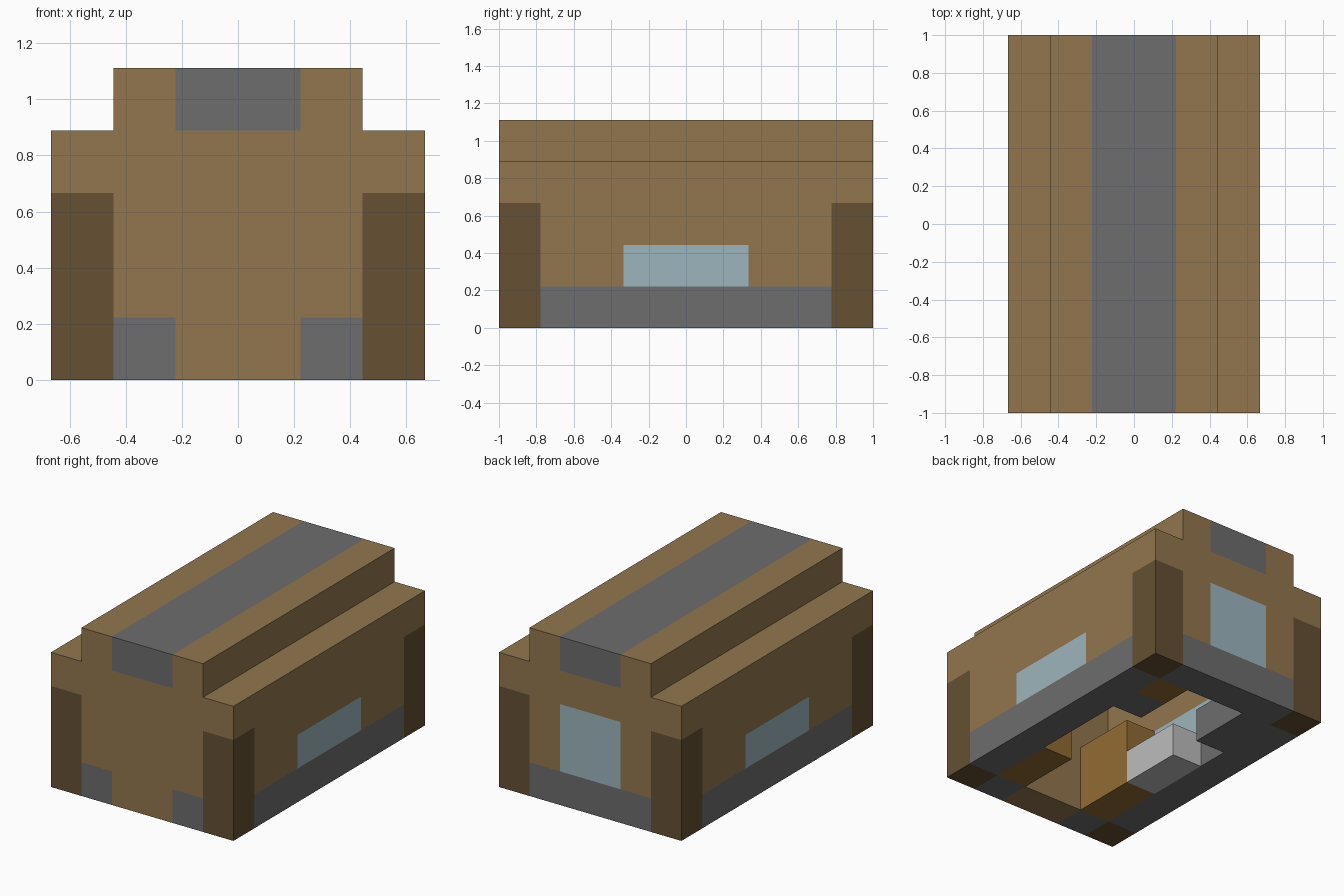
import bpy

if "Cube" in bpy.data.objects:
    bpy.data.objects.remove(bpy.data.objects["Cube"], do_unlink=True)

C = 2 / 9  # edge of one building block


def material(name, rgb):
    lin = [((v / 255 + 0.055) / 1.055) ** 2.4 for v in rgb] + [1]
    m = bpy.data.materials.new(name)
    m.use_nodes = True
    m.diffuse_color = lin
    bsdf = next(n for n in m.node_tree.nodes if n.type == "BSDF_PRINCIPLED")
    bsdf.inputs["Base Color"].default_value = lin
    bsdf.inputs["Roughness"].default_value = 0.9
    return m


planks = material("oak planks", (146, 118, 78))
logs = material("dark logs", (102, 80, 51))
stone = material("grey stone", (109, 109, 109))
glass = material("pale blue glass", (156, 181, 189))
cabinet = material("orange wood", (145, 108, 51))
pale = material("light grey", (188, 188, 188))


def block(name, i, j, k, mat):
    """Box from block ranges: i from the right side, j from the back, k from the ground."""
    size = [(r[1] - r[0]) * C for r in (i, j, k)]
    loc = ((sum(i) / 2 - 3) * C, (4.5 - sum(j) / 2) * C, sum(k) / 2 * C)
    bpy.ops.mesh.primitive_cube_add(size=1, location=loc)
    ob = bpy.context.object
    ob.name = name
    ob.scale = size
    bpy.ops.object.transform_apply(location=False, rotation=False, scale=True)
    ob.data.materials.append(mat)


def pair(name, i, j, k, mat):
    """The same box on both sides of the building."""
    block("right_" + name, i, j, k, mat)
    block("left_" + name, (6 - i[1], 6 - i[0]), j, k, mat)


# Corner posts
pair("back_post", (0, 1), (0, 1), (0, 3), logs)
pair("front_post", (0, 1), (8, 9), (0, 3), logs)

# Side walls with a low window
pair("side_footing", (0, 1), (1, 8), (0, 1), stone)
pair("side_window", (0, 1), (3, 6), (1, 2), glass)
pair("side_wall_back", (0, 1), (1, 3), (1, 2), planks)
pair("side_wall_front", (0, 1), (6, 8), (1, 2), planks)
pair("side_wall_upper", (0, 1), (1, 8), (2, 3), planks)
pair("eave_beam", (0, 1), (0, 9), (3, 4), planks)

# Front wall with the door panel reaching the ground
pair("front_footing", (1, 2), (8, 9), (0, 1), stone)
block("door_panel", (2, 4), (8, 9), (0, 1), planks)
block("front_wall", (1, 5), (8, 9), (1, 4), planks)

# Back wall with a tall window
block("back_footing", (1, 5), (0, 1), (0, 1), stone)
block("back_window", (2, 4), (0, 1), (1, 3), glass)
pair("back_wall", (1, 2), (0, 1), (1, 3), planks)
block("back_wall_upper", (1, 5), (0, 1), (3, 4), planks)

# Raised roof with a stone ridge
pair("roof_strip", (1, 2), (0, 9), (4, 5), planks)
block("roof_ridge", (2, 4), (0, 9), (4, 5), stone)

# Furniture in the open-bottomed room
pair("cupboard", (1, 2), (6, 8), (0, 2), cabinet)
block("bed", (1, 2), (4, 6), (0, 1), pale)
block("counter", (1, 2), (1, 3), (0, 1), stone)
block("stove", (4, 5), (2, 3), (0, 1), stone)
block("chest", (4, 5), (1, 2), (0, 1), cabinet)
